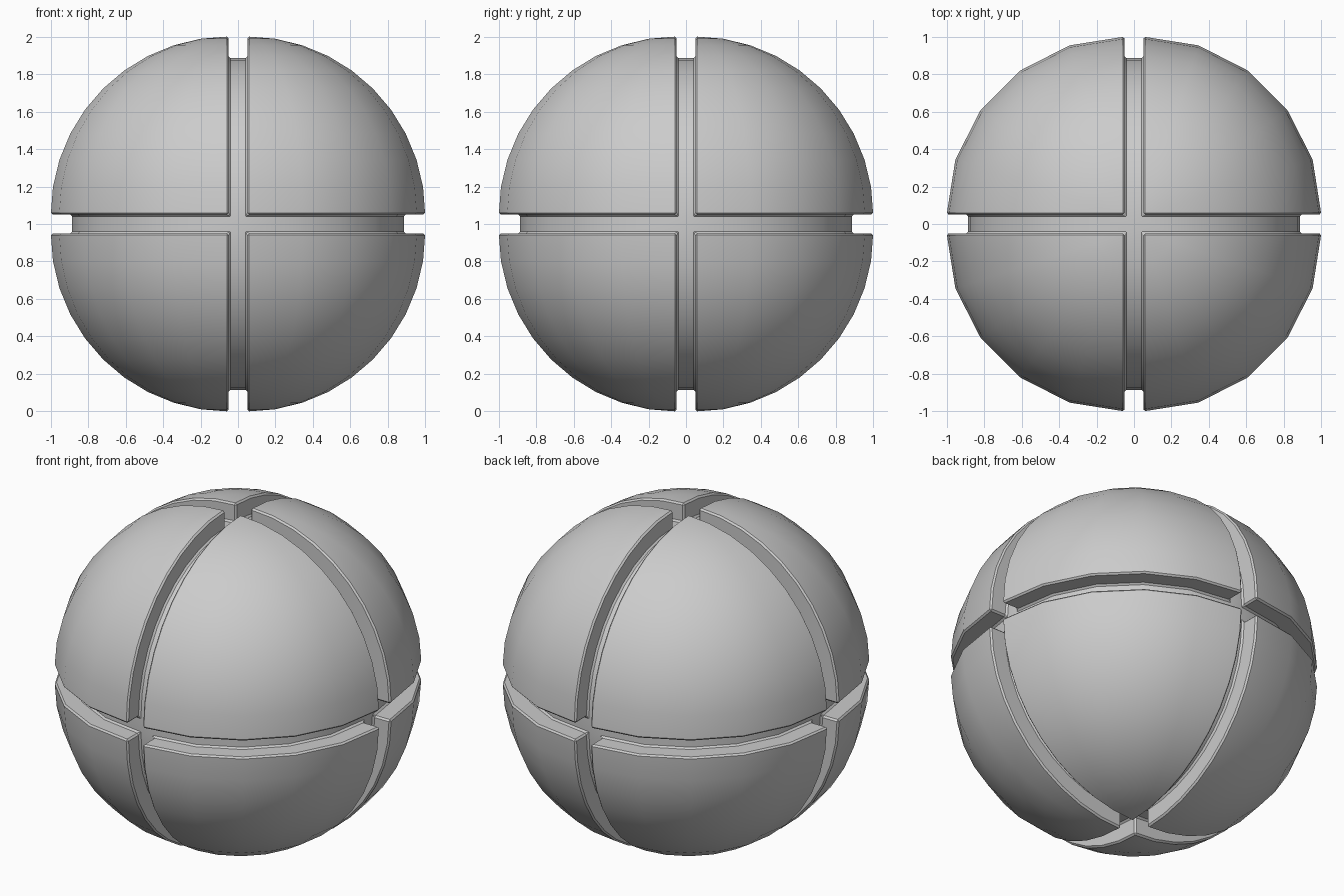
import bpy, bmesh
from math import sin, cos, radians

if "Cube" in bpy.data.objects:
    bpy.data.objects.remove(bpy.data.objects["Cube"])

GAP = 0.05       # half width of the grooves
R_OUT = 0.951    # radius of the eight plates
R_IN = 0.835     # radius of the groove floor
COLS, ROWS = 24, 22   # 6 columns per quadrant, 11 rows per hemisphere

bm = bmesh.new()


def point(i, j, r):
    """Octant point, pushed outwards by half a groove on every axis."""
    q, k = divmod(i % COLS, 6)
    az = radians(q * 90 + k * 18)
    el = radians(9 * (j - 11) if j > 10 else 9 * j - 90)
    sx = 1 if q in (0, 3) else -1
    sy = 1 if q in (0, 1) else -1
    sz = 1 if j > 10 else -1
    return bm.verts.new((sx * GAP + r * cos(el) * cos(az),
                         sy * GAP + r * cos(el) * sin(az),
                         1 + sz * GAP + r * sin(el)))


def quad(*corners):
    bm.faces.new([point(*c) for c in corners])


def wall(a, b):
    quad((*a, R_OUT), (*b, R_OUT), (*b, R_IN), (*a, R_IN))


for i in range(COLS):
    for j in range(ROWS - 1):
        # plates are high, groove strips are low
        groove = i % 6 == 5 or j == 10
        r = R_IN if groove else R_OUT
        quad((i, j, r), (i + 1, j, r), (i + 1, j + 1, r), (i, j + 1, r))
        # groove walls
        if i % 6 in (0, 5) and j != 10:
            wall((i, j), (i, j + 1))
        if j in (10, 11) and i % 6 != 5:
            wall((i, j), (i + 1, j))

# groove crossings at the poles
for j in (0, ROWS - 1):
    quad(*[(i, j, R_IN) for i in (0, 6, 12, 18)])

bmesh.ops.remove_doubles(bm, verts=bm.verts[:], dist=1e-4)
bmesh.ops.recalc_face_normals(bm, faces=bm.faces[:])

# small chamfer on every groove edge
sharp = [e for e in bm.edges if len(e.link_faces) == 2
         and e.calc_face_angle() > radians(40)]
bmesh.ops.bevel(bm, geom=sharp, offset=0.01, offset_type='OFFSET', segments=1,
                profile=0.5, affect='EDGES', clamp_overlap=True)

mesh = bpy.data.meshes.new("grooved_sphere")
bm.to_mesh(mesh)
bm.free()
ball = bpy.data.objects.new("grooved_sphere", mesh)
bpy.context.collection.objects.link(ball)
bpy.context.view_layer.objects.active = ball
ball.select_set(True)
bpy.ops.object.shade_smooth_by_angle(angle=radians(30))
